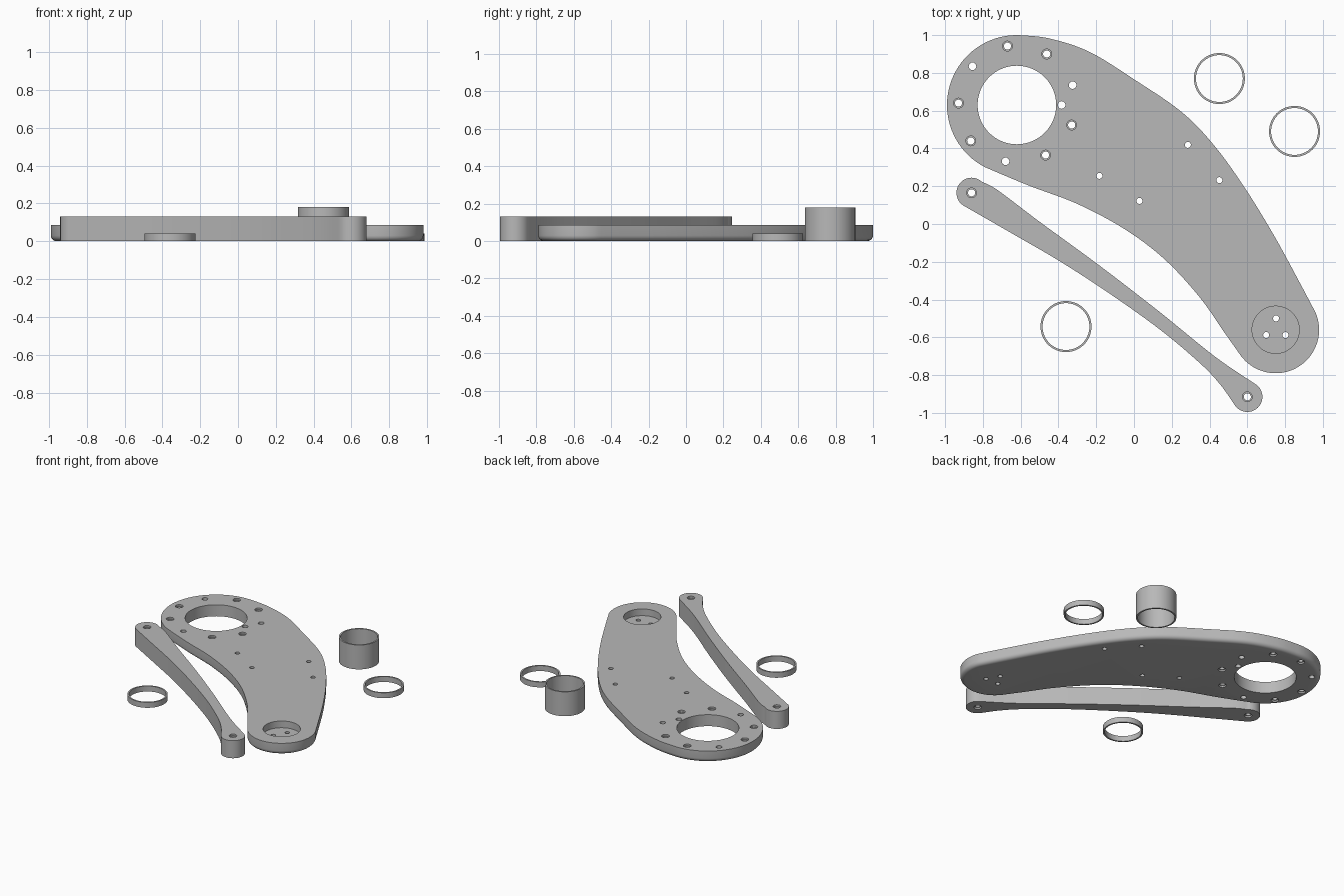
import bpy, bmesh, math
from mathutils import Vector

if "Cube" in bpy.data.objects:
    bpy.data.objects.remove(bpy.data.objects["Cube"])

grey = bpy.data.materials.new("plain grey")
grey.diffuse_color = (0.48, 0.48, 0.48, 1)
grey.use_nodes = True
grey.node_tree.nodes["Principled BSDF"].inputs["Base Color"].default_value = grey.diffuse_color


def arc(c, r, a0, a1, n=32):
    """Points along an arc, angles in degrees."""
    return [(c[0] + r * math.cos(math.radians(a0 + (a1 - a0) * i / n)),
             c[1] + r * math.sin(math.radians(a0 + (a1 - a0) * i / n))) for i in range(n + 1)]


def smooth(pts, n=6):
    """Catmull-Rom curve; the first and last points only steer it."""
    out = []
    for i in range(1, len(pts) - 2):
        a, b, c, d = (Vector(p) for p in pts[i - 1:i + 3])
        for k in range(n):
            t = k / n
            p = 0.5 * (2 * b + (c - a) * t + (2 * a - 5 * b + 4 * c - d) * t * t
                       + (3 * b - a - 3 * c + d) * t ** 3)
            out.append(tuple(p))
    return out + [tuple(pts[-2])]


def blend(arc_a, edge, arc_b):
    """Edge running from the end of one arc to the start of the next."""
    return smooth([arc_a[-2], arc_a[-1]] + edge + [arc_b[0], arc_b[1]])[1:-1]


def prism(bm, pts, z0, z1):
    """Extrude an outline upward; returns the bottom rim."""
    low = bm.faces.new([bm.verts.new((x, y, z0)) for x, y in pts])
    rim = list(low.edges)
    up = bmesh.ops.extrude_face_region(bm, geom=[low], use_keep_orig=True)["geom"]
    bmesh.ops.translate(bm, vec=(0, 0, z1 - z0), verts=[v for v in up if isinstance(v, bmesh.types.BMVert)])
    return rim


def make(name, bm):
    bmesh.ops.recalc_face_normals(bm, faces=bm.faces)
    me = bpy.data.meshes.new(name)
    bm.to_mesh(me)
    bm.free()
    me.materials.append(grey)
    ob = bpy.data.objects.new(name, me)
    bpy.context.collection.objects.link(ob)
    return ob


def shade(ob):
    bpy.ops.object.select_all(action='DESELECT')
    ob.select_set(True)
    bpy.context.view_layer.objects.active = ob
    bpy.ops.object.shade_smooth_by_angle(angle=math.radians(30))


def cut(ob, holes):
    """Drill (x, y, radius, z0, z1) cylinders out of a part."""
    bm = bmesh.new()
    for x, y, r, z0, z1 in holes:
        prism(bm, arc((x, y), r, 0, 360, 64 if r > 0.1 else 24)[:-1], z0, z1)
    cutter = make("hole_cutter", bm)
    cutter.hide_render = True
    mod = ob.modifiers.new("holes", 'BOOLEAN')
    mod.operation, mod.solver, mod.object = 'DIFFERENCE', 'EXACT', cutter
    mod.use_self = True
    bpy.context.view_layer.objects.active = ob
    bpy.ops.object.modifier_apply(modifier=mod.name)
    bpy.data.objects.remove(cutter)


def bored(points, top):
    """Through holes with a wider shallow step at both faces."""
    out = []
    for x, y in points:
        out += [(x, y, 0.019, -0.1, 0.3), (x, y, 0.026, top - 0.012, 0.31),
                (x, y, 0.026, -0.11, 0.012)]
    return out


# Curved arm plate: two round ends joined by sweeping edges, rounded lower rim
T = 0.085
BIG, SMALL = (-0.62, 0.63), (0.75, -0.56)
head = arc(BIG, 0.37, 88, 243, 48)
foot = arc(SMALL, 0.23, 213, 383, 40)
inner = [(-0.553, 0.202), (-0.299, 0.106), (-0.05, -0.027), (0.161, -0.186),
         (0.347, -0.387), (0.479, -0.575)]
outer = [(0.876, -0.308), (0.743, -0.064), (0.59, 0.186), (0.426, 0.414),
         (0.251, 0.594), (0.003, 0.764), (-0.235, 0.911), (-0.447, 0.982)]
bm = bmesh.new()
rim = prism(bm, head + blend(head, inner, foot) + foot + blend(foot, outer, head), 0, T)
bmesh.ops.bevel(bm, geom=rim, offset=0.03, segments=5, profile=0.5, affect='EDGES')
plate = make("arm_plate", bm)

holes = [(*BIG, 0.208, -0.1, 0.3), (*SMALL, 0.125, T - 0.05, 0.3)]
holes += [(x, y, 0.02, -0.1, 0.3) for x, y in
          [(-0.855, 0.835), (-0.325, 0.735), (-0.383, 0.63), (-0.68, 0.332)]]
holes += [(x, y, 0.016, -0.1, 0.3) for x, y in
          [(-0.183, 0.255), (0.029, 0.122), (0.285, 0.419), (0.452, 0.232)]]
holes += [(x, y, 0.016, -0.1, 0.29) for x, y in [(0.752, -0.5), (0.70, -0.588), (0.802, -0.588)]]
holes += bored([(-0.67, 0.942), (-0.462, 0.9), (-0.929, 0.64), (-0.864, 0.44),
                (-0.33, 0.524), (-0.468, 0.365)], T)
cut(plate, holes)
shade(plate)

# Slim link bar beside the plate
EYE_A, EYE_B = (-0.86, 0.165), (0.60, -0.915)
eye_a = arc(EYE_A, 0.08, 48, 243, 32)
eye_b = arc(EYE_B, 0.08, 212, 415, 32)
lower = [(-0.66, -0.042), (-0.395, -0.196), (-0.13, -0.368), (0.135, -0.557),
         (0.347, -0.735), (0.455, -0.848)]
upper = [(0.43, -0.703), (0.135, -0.465), (-0.18, -0.222), (-0.5, 0.012), (-0.72, 0.178)]
bm = bmesh.new()
prism(bm, eye_a + blend(eye_a, lower, eye_b) + eye_b + blend(eye_b, upper, eye_a), 0, 0.13)
link = make("link_bar", bm)
cut(link, bored([EYE_A, EYE_B], 0.13))
shade(link)

# Thin-walled rings and a tall sleeve
for name, x, y, h in [("front_ring", -0.36, -0.543, 0.04), ("side_ring", 0.85, 0.49, 0.04),
                      ("tall_sleeve", 0.452, 0.77, 0.18)]:
    bm = bmesh.new()
    loops = []
    for r, z in [(0.135, 0), (0.135, h), (0.124, h), (0.124, 0)]:
        loops.append([bm.verts.new((px, py, z)) for px, py in arc((x, y), r, 0, 360, 64)[:-1]])
    for i in range(4):
        a, b = loops[i], loops[(i + 1) % 4]
        for k in range(64):
            j = (k + 1) % 64
            bm.faces.new((a[k], a[j], b[j], b[k]))
    shade(make(name, bm))
